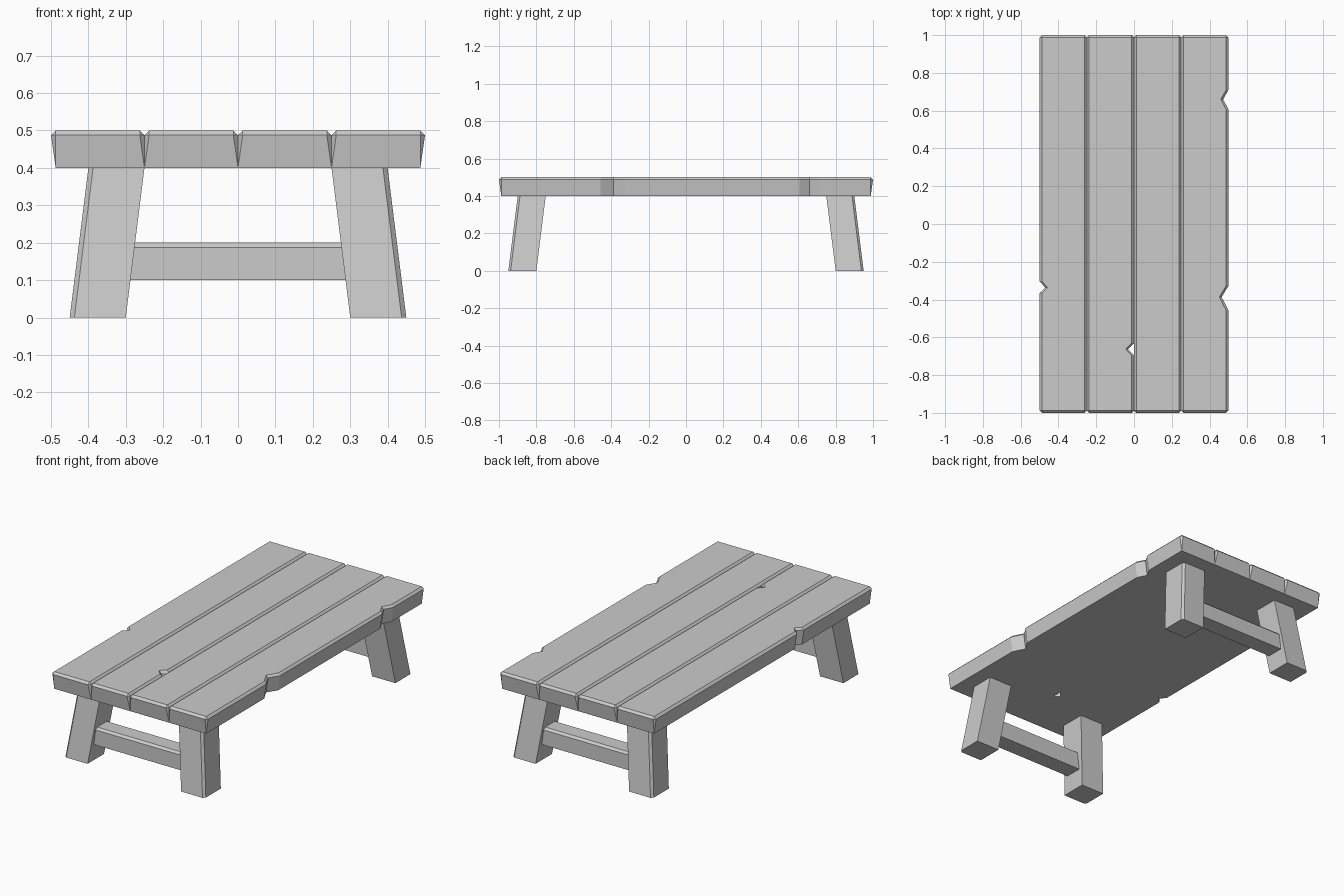
import bpy, bmesh

if "Cube" in bpy.data.objects:
    bpy.data.objects.remove(bpy.data.objects["Cube"])

C = 0.0125  # chamfer size


def loft(name, rings):
    """Skin a stack of equal-length rings and cap both ends."""
    bm = bmesh.new()
    rows = [[bm.verts.new(p) for p in ring] for ring in rings]
    n = len(rows[0])
    for a, b in zip(rows, rows[1:]):
        for i in range(n):
            j = (i + 1) % n
            bm.faces.new((a[i], a[j], b[j], b[i]))
    bm.faces.new(rows[0][::-1])
    bm.faces.new(rows[-1])
    bmesh.ops.remove_doubles(bm, verts=bm.verts, dist=1e-5)
    bmesh.ops.recalc_face_normals(bm, faces=bm.faces)
    me = bpy.data.meshes.new(name)
    bm.to_mesh(me)
    bm.free()
    ob = bpy.data.objects.new(name, me)
    bpy.context.collection.objects.link(ob)
    return ob


def plank_ring(z, left, right, end_l, end_r, end_y, cuts_l, cuts_r):
    """Plank outline with V-shaped chips; a chip is (y0, y_tip, y1, depth)."""
    s = 1 - C

    def side(x, cuts, sign):
        pts = [(x, -s)]
        for y0, yt, y1, d in cuts:
            pts += [(x, y0), (x + sign * d, yt), (x, y1)]
        return pts + [(x, s)]

    pts = [(end_l, -end_y), (end_r, -end_y)] + side(right, cuts_r, -1)
    pts += [(end_r, end_y), (end_l, end_y)] + side(left, cuts_l, 1)[::-1]
    return [(x, y, z) for x, y in pts]


# Tabletop planks, chipped along some edges
chips_left = {0: [(-0.366, -0.337, -0.302, 0.03)]}
chips_right = {1: [(-0.695, -0.662, -0.632, 0.032)],
               3: [(-0.457, -0.387, -0.328, 0.036), (0.607, 0.66, 0.71, 0.028)]}
for i in range(4):
    l, r = -0.5 + 0.25 * i, -0.25 + 0.25 * i
    cuts = (chips_left.get(i, []), chips_right.get(i, []))
    bl = l + C if i == 0 else l
    br = r - C if i == 3 else r
    loft(f"plank_{i + 1}", [
        plank_ring(0.4, bl, br, bl, br, 1 - C, *cuts),
        plank_ring(0.5 - C, l, r, l + C, r - C, 1, *cuts),
        plank_ring(0.5, l + C, r - C, l + C, r - C, 1 - C, *cuts)])

# Splayed legs with a chamfered outer corner
for sx, side in ((-1, "left"), (1, "right")):
    for sy, end in ((-1, "front"), (1, "back")):
        def leg_ring(z, o):
            a, b = o - 0.15, o + 0.35
            pts = [(a, b), (a + 0.15, b), (a + 0.15, b + 0.15 - C),
                   (a + 0.15 - C, b + 0.15), (a, b + 0.15)]
            return [(sx * x, sy * y, z) for x, y in pts]
        loft(f"{end}_{side}_leg", [leg_ring(0, 0.45), leg_ring(0.4, 0.40)])

# Cross rails, top outer edge chamfered
for sy, end in ((-1, "front"), (1, "back")):
    profile = [(0.81, 0.1), (0.91, 0.1), (0.91, 0.2 - C), (0.91 - C, 0.2), (0.81, 0.2)]
    loft(f"{end}_rail", [[(x, sy * y, z) for y, z in profile] for x in (-0.3, 0.3)])
